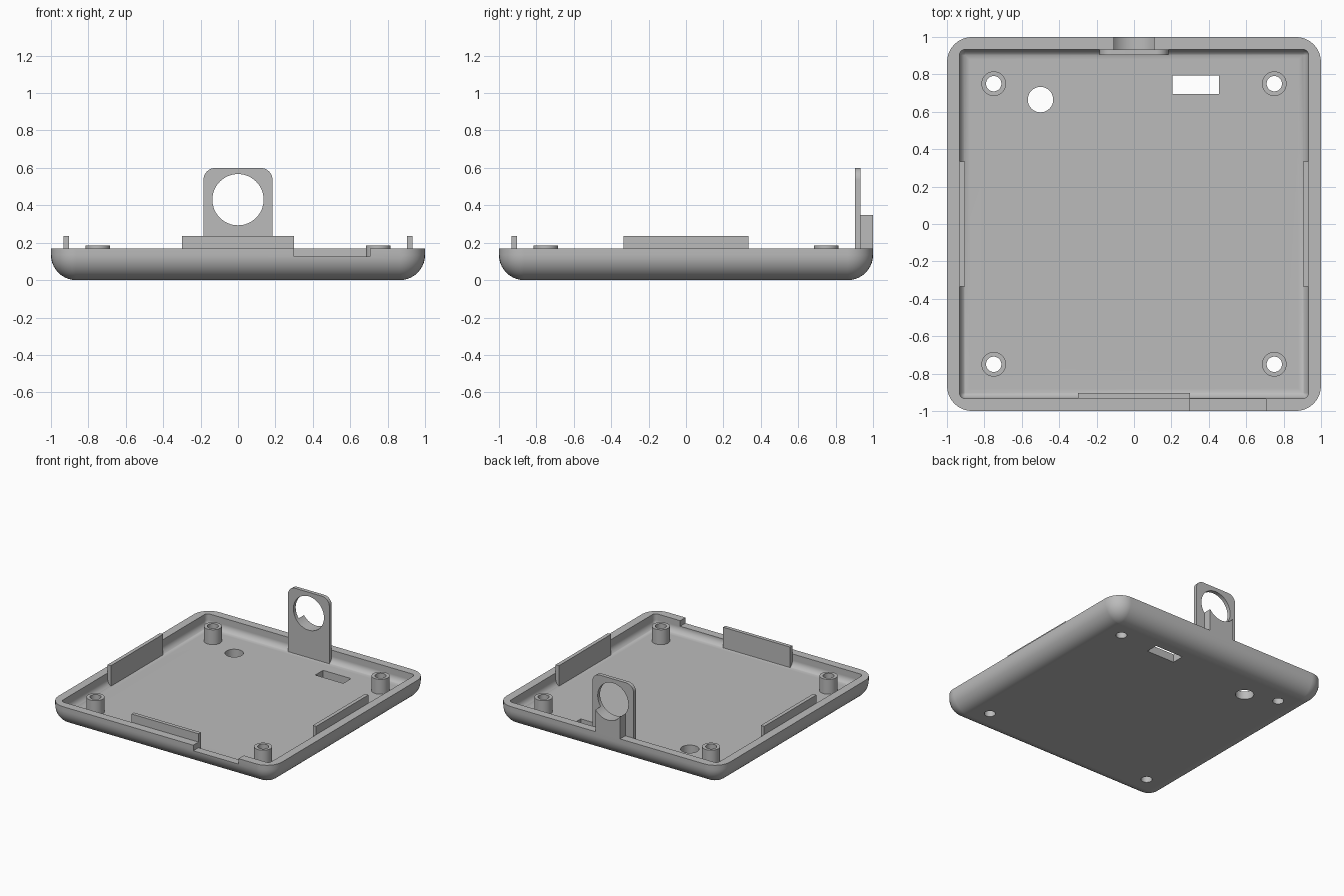
import bpy, bmesh
from math import sin, cos, pi

if "Cube" in bpy.data.objects:
    bpy.data.objects.remove(bpy.data.objects["Cube"], do_unlink=True)

grey = bpy.data.materials.new("plain grey")
grey.use_nodes = True
grey.diffuse_color = (0.5, 0.5, 0.5, 1)
grey.node_tree.nodes["Principled BSDF"].inputs["Base Color"].default_value = (0.5, 0.5, 0.5, 1)

# Main dimensions
WALL, RIM, FLOOR, ROUND = 0.067, 0.17, 0.065, 0.135
INNER = 1 - WALL


def finish(name, bm):
    bmesh.ops.remove_doubles(bm, verts=bm.verts, dist=0.0002)
    bmesh.ops.recalc_face_normals(bm, faces=bm.faces)
    mesh = bpy.data.meshes.new(name)
    bm.to_mesh(mesh)
    bm.free()
    mesh.materials.append(grey)
    obj = bpy.data.objects.new(name, mesh)
    bpy.context.collection.objects.link(obj)
    return obj


def loft(name, rings, closed=False):
    """Skin a list of equal-length point rings, capping the ends unless closed."""
    bm = bmesh.new()
    loops = [[bm.verts.new(p) for p in ring] for ring in rings]
    n = len(loops[0])
    pairs = list(zip(loops, loops[1:]))
    if closed:
        pairs.append((loops[-1], loops[0]))
    for a, b in pairs:
        for i in range(n):
            j = (i + 1) % n
            bm.faces.new((a[i], a[j], b[j], b[i]))
    if not closed:
        bm.faces.new(loops[0])
        bm.faces.new(loops[-1])
    return finish(name, bm)


def box(name, x0, x1, y0, y1, z0, z1):
    return loft(name, [[(x0, y0, z), (x1, y0, z), (x1, y1, z), (x0, y1, z)] for z in (z0, z1)])


def circle(x, y, r, z, n=40):
    return [(x + r * cos(2 * pi * i / n), y + r * sin(2 * pi * i / n), z) for i in range(n)]


def rounded_square(half, r, z, n=8):
    pts = []
    for q, (sx, sy) in enumerate([(1, 1), (-1, 1), (-1, -1), (1, -1)]):
        for i in range(n + 1):
            a = (q + i / n) * pi / 2
            pts.append((sx * (half - r) + r * cos(a), sy * (half - r) + r * sin(a), z))
    return pts


def select(obj):
    bpy.ops.object.select_all(action='DESELECT')
    obj.select_set(True)
    bpy.context.view_layer.objects.active = obj


def cut(obj, *cutters):
    for cutter in cutters:
        select(obj)
        mod = obj.modifiers.new("cut", 'BOOLEAN')
        mod.operation, mod.solver, mod.object = 'DIFFERENCE', 'EXACT', cutter
        bpy.ops.object.modifier_apply(modifier=mod.name)
        bpy.data.objects.remove(cutter, do_unlink=True)


def smooth(obj):
    select(obj)
    bpy.ops.object.shade_smooth_by_angle(angle=0.5)
    mod = obj.modifiers.new("even shading", 'WEIGHTED_NORMAL')
    mod.keep_sharp = True


# Tray shell: rounded outside, up over the rim, filleted inside
steps = 10
rings = []
for i in range(steps + 1):
    a = i / steps * pi / 2
    inset = ROUND * (1 - sin(a))
    rings.append(rounded_square(1 - inset, ROUND - inset, ROUND * (1 - cos(a))))
rings.append(rounded_square(1, ROUND, RIM))
rings.append(rounded_square(INNER, 0.03, RIM))
fillet = 0.055
for i in range(steps + 1):
    a = i / steps * pi / 2
    inset = fillet * (1 - cos(a))
    rings.append(rounded_square(INNER - inset, max(0.03 - inset, 0), FLOOR + fillet * (1 - sin(a))))
tray = loft("tray", rings)

# Openings in the floor and the front rim
posts = [(x, y) for x in (-0.75, 0.75) for y in (-0.75, 0.75)]
cutters = [loft("hole_cutter", [circle(x, y, 0.041, z) for z in (-0.1, 0.14)]) for x, y in posts]
cutters.append(loft("round_cutter", [circle(-0.5, 0.665, 0.068, z) for z in (-0.1, 0.14)]))
cutters.append(box("slot_cutter", 0.205, 0.455, 0.695, 0.795, -0.1, 0.14))
cutters.append(box("notch_cutter", 0.3, 0.705, -1.1, -0.9, 0.125, 0.3))
cut(tray, *cutters)
smooth(tray)

# Hollow screw posts
for x, y in posts:
    side = "left" if x > 0 else "right"
    end = "back" if y > 0 else "front"
    post = loft(f"screw_post_{end}_{side}", [
        circle(x, y, r, z) for r, z in
        ((0.066, FLOOR - 0.01), (0.066, 0.185), (0.041, 0.185), (0.041, FLOOR - 0.01))], closed=True)
    smooth(post)

# Upright clip tabs inside the walls
TAB, TOP = INNER - 0.03, 0.237
box("tab_left", TAB, INNER, -0.333, 0.333, FLOOR - 0.01, TOP)
box("tab_right", -INNER, -TAB, -0.333, 0.333, FLOOR - 0.01, TOP)
box("tab_front", -0.3, 0.3, -INNER, -TAB, FLOOR - 0.01, TOP)


# Ring plate at the back with rounded top corners
def ring_cutter():
    return loft("ring_cutter", [[(x, y, 0.43 + z) for x, z, _ in circle(0, 0, 0.137, 0, 64)]
                                for y in (0.8, 1.1)])


half, top, r = 0.185, 0.6, 0.065
outline = [(-half, FLOOR - 0.01), (half, FLOOR - 0.01)]
for sx, start in ((1, 0), (-1, pi / 2)):
    for i in range(9):
        a = start + i / 8 * pi / 2
        outline.append((sx * (half - r) + r * cos(a), top - r + r * sin(a)))
plate = loft("ring_plate", [[(x, y, z) for x, z in outline] for y in (TAB, INNER)])
cut(plate, ring_cutter())
smooth(plate)

# Cradle-shaped support behind the plate
support = box("plate_support", -0.11, 0.11, INNER, 1, 0.14, 0.352)
cut(support, ring_cutter())
smooth(support)
